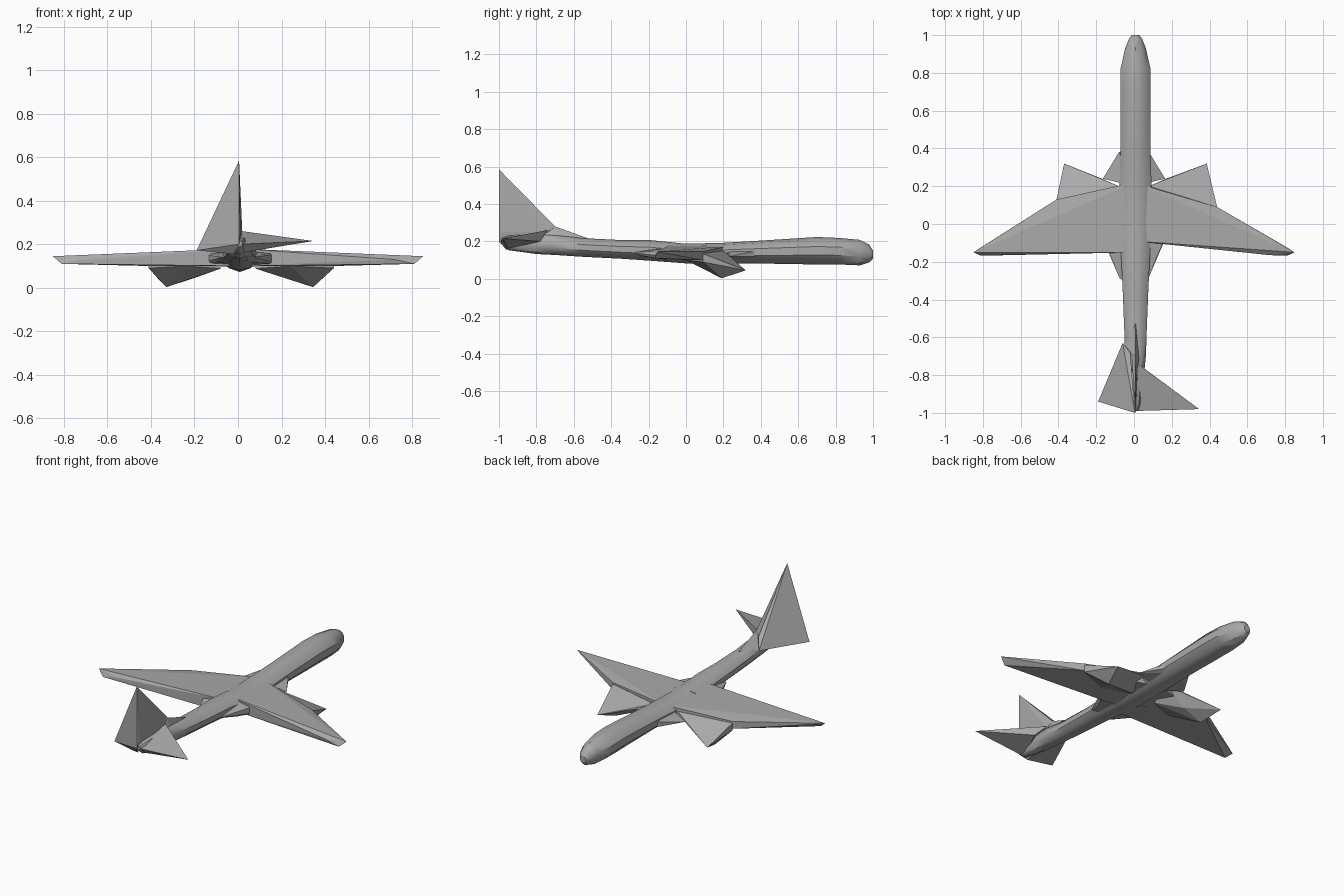
import bpy
import bmesh
import math

cube = bpy.data.objects.get("Cube")
if cube:
    bpy.data.objects.remove(cube, do_unlink=True)

grey = bpy.data.materials.new("plain grey")
grey.use_nodes = True
GREY = (0.4, 0.4, 0.4, 1)
grey.diffuse_color = GREY
grey.node_tree.nodes["Principled BSDF"].inputs["Base Color"].default_value = GREY


def finish(name, bm, smooth=None):
    bmesh.ops.recalc_face_normals(bm, faces=bm.faces)
    mesh = bpy.data.meshes.new(name)
    bm.to_mesh(mesh)
    bm.free()
    mesh.materials.append(grey)
    obj = bpy.data.objects.new(name, mesh)
    bpy.context.collection.objects.link(obj)
    if smooth:
        bpy.ops.object.select_all(action='DESELECT')
        bpy.context.view_layer.objects.active = obj
        obj.select_set(True)
        bpy.ops.object.shade_smooth_by_angle(angle=math.radians(smooth))
    return obj


def hull(name, points, side=1):
    """Faceted solid around a few corner points; side -1 flips x."""
    bm = bmesh.new()
    verts = [bm.verts.new((side * x, y, z)) for x, y, z in points]
    res = bmesh.ops.convex_hull(bm, input=verts)
    loose = [v for v in bm.verts if not v.link_faces]
    bmesh.ops.delete(bm, geom=loose, context='VERTS')
    return finish(name, bm)


def loft(name, stations, sides=10):
    """Tube through stations of (y, half width, bottom, top)."""
    bm = bmesh.new()
    rings = []
    for y, w, low, high in stations:
        ring = []
        for i in range(sides):
            a = math.tau * (i + 0.5) / sides
            ring.append(bm.verts.new((0.008 + w * math.cos(a) * 1.05, y,
                                      (low + high) / 2 + (high - low) / 2 * math.sin(a) * 1.05)))
        rings.append(ring)
    for a, b in zip(rings, rings[1:]):
        for i in range(sides):
            j = (i + 1) % sides
            bm.faces.new((a[i], a[j], b[j], b[i]))
    bm.faces.new(rings[0])
    bm.faces.new(rings[-1])
    return finish(name, bm, 35)


# Body, from nose to tail
loft("fuselage", [
    (1.0, .02, .11, .15), (.98, .035, .09, .18), (.93, .055, .075, .205),
    (.82, .08, .08, .215), (.7, .08, .08, .22), (.38, .08, .085, .2),
    (.2, .085, .085, .19), (0, .085, .085, .185), (-.2, .075, .1, .205),
    (-.35, .068, .11, .205), (-.55, .06, .12, .215), (-.7, .055, .13, .235),
    (-.8, .045, .135, .24), (-.95, .03, .155, .23), (-.99, .012, .19, .215)])

for label, side in (("left", 1), ("right", -1)):
    left = side > 0
    trail = (.28, -.06) if left else (.28, -.12)
    elbow = (.44, .09) if left else (.41, .13)

    # Swept wing
    hull(label + "_wing", [
        (0, .22, .1), (0, .22, .175), (0, trail[1] - .03, .1), (0, trail[1] - .03, .18),
        (*elbow, .1), (*elbow, .145), (*trail, .105), (*trail, .155),
        (.85, -.15, .145), (.82, -.13, .14), (.81, -.168, .11), (.72, -.165, .13)], side)

    # Drooping pod under the leading edge
    pod = [(.385, .32, .045), (.345, .19, .003), (*elbow, .09), (elbow[0], elbow[1], .135),
           (.17, .24, .11), (.24, .0, .1), (.08, .08, .088), (.08, .2, .15)]
    if not left:
        pod = [(x - .015 if x > .3 and x < .4 else x, y, z) for x, y, z in pod]
        pod.append((.2, .2, .045))
    hull(label + "_pod", pod, side)

    # Fillets where the wing meets the body
    hull(label + "_front_fillet", [
        (.0, .42, .1), (.08, .38, .15), (.08, .38, .12), (.165, .24, .12),
        (.13, .29, .13), (.0, .2, .175), (.0, .2, .09)], side)
    hull(label + "_rear_fillet", [
        (.0, -.32, .12), (.075, -.29, .14), (.115, -.175, .115), (.115, -.175, .155),
        (.0, .0, .185), (.0, .0, .095), (.2, .0, .105), (.2, .0, .16)], side)

# Tail: upright fin whose right flank slopes down into the small stabiliser
fin_top = (.005, -1, .585)
fin_foot = (.005, -1, .2)
ridge = (.008, -.7, .28)
hull("tail_fin", [fin_top, fin_foot, ridge, (-.012, -.7, .24), (.02, -.74, .25), (.012, -.99, .25)])
hull("fin_root", [ridge, (.008, -.52, .215), (-.05, -.64, .2), (.04, -.72, .2), (.008, -.98, .22)])
hull("right_stabiliser", [fin_top, fin_foot, (-.19, -.94, .172), (-.06, -.63, .2),
                          (-.02, -.68, .255), (-.02, -.96, .155)])
hull("left_stabiliser", [(.345, -.98, .215), (.02, -.74, .26), (.075, -.78, .2),
                         (.005, -.99, .2), (.01, -.95, .16)])
